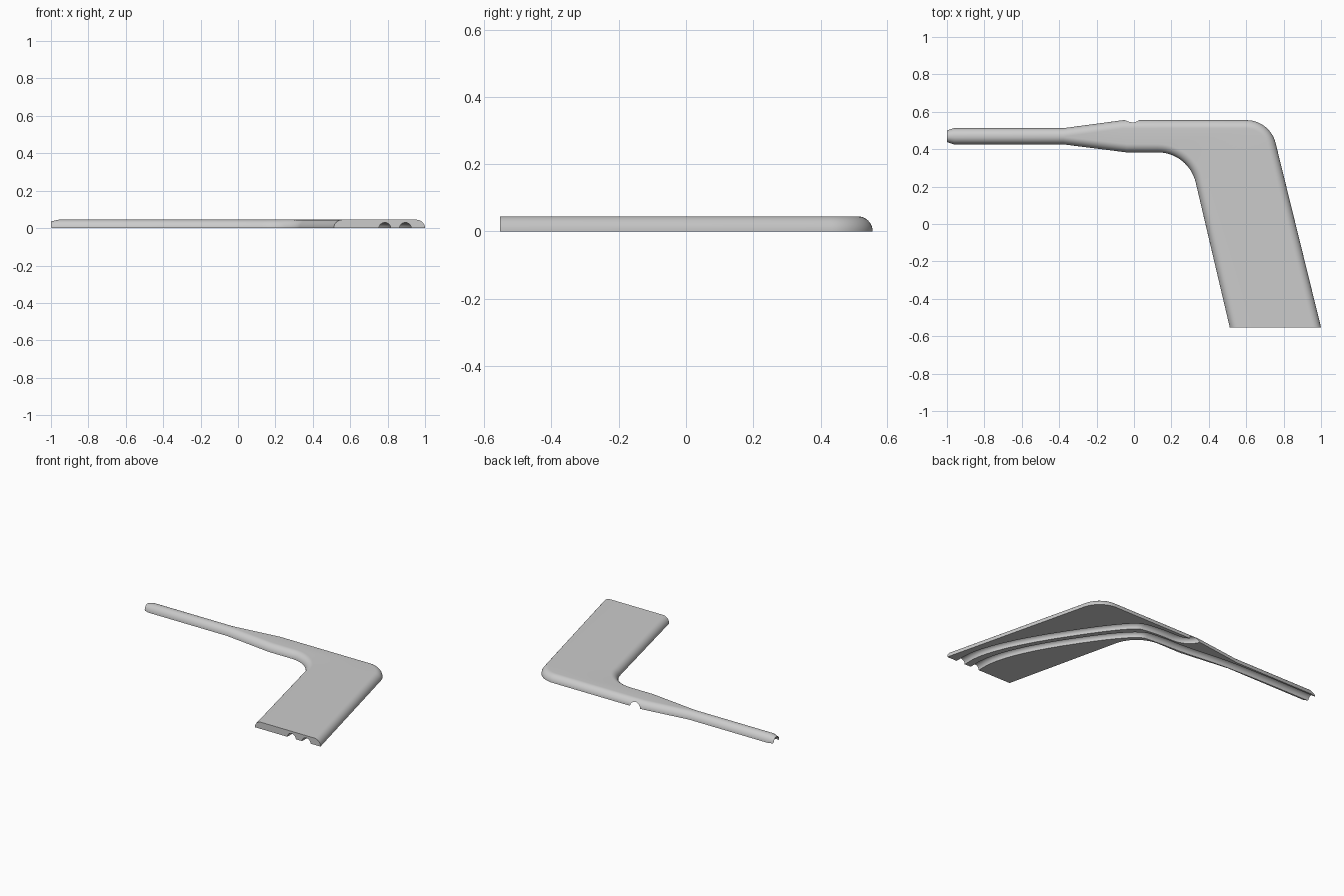
import bpy, bmesh, math
from mathutils import Vector

if "Cube" in bpy.data.objects:
    bpy.data.objects.remove(bpy.data.objects["Cube"])

HEIGHT = 0.045
STEPS = 10

grey = bpy.data.materials.new("light_grey")
grey.use_nodes = True
grey.diffuse_color = (0.6, 0.6, 0.6, 1)
grey.node_tree.nodes["Principled BSDF"].inputs["Base Color"].default_value = (0.6, 0.6, 0.6, 1)


def fillet(a, corner, b, t, n=14):
    """Arc that rounds a corner, t is the tangent length."""
    a, c, b = Vector(a), Vector(corner), Vector(b)
    u, v = (a - c).normalized(), (b - c).normalized()
    half = u.angle(v) / 2
    centre = c + (u + v).normalized() * t / math.cos(half)
    radius = t * math.tan(half)
    p, q = (c + u * t - centre).normalized(), (c + v * t - centre).normalized()
    return [centre + p.slerp(q, i / n).normalized() * radius for i in range(n + 1)]


def chain(points, corner, end, t):
    """Straight run, rounded corner, straight end."""
    return [Vector(p) for p in points] + fillet(points[-1], corner, end, t) + [Vector(end)]


def inward(pts, side):
    """Mitred offset directions, pointing into the plate."""
    normals = []
    for a, b in zip(pts, pts[1:]):
        d = (b - a).normalized()
        normals.append(Vector((-d.y, d.x)) * side)
    result = [Vector((0, side))]
    for m, n in zip(normals, normals[1:]):
        s = (m + n).normalized()
        result.append(s / s.dot(m))
    return result + [Vector((side * 1.03, 0))]


def soften(pts, rounds=3):
    """Corner cutting to turn a few points into a smooth path."""
    for _ in range(rounds):
        out = [pts[0]]
        for a, b in zip(pts, pts[1:]):
            out += [a.lerp(b, 0.25), a.lerp(b, 0.75)]
        pts = out + [pts[-1]]
    return pts


def loft(name, rings):
    """Closed solid through a row of equal rings of points."""
    bm = bmesh.new()
    rows = [[bm.verts.new(v) for v in ring] for ring in rings]
    for a, b in zip(rows, rows[1:]):
        for k in range(len(a)):
            j = (k + 1) % len(a)
            bm.faces.new((a[k], a[j], b[j], b[k]))
    bm.faces.new(rows[0])
    bm.faces.new(rows[-1])
    bmesh.ops.recalc_face_normals(bm, faces=bm.faces)
    mesh = bpy.data.meshes.new(name)
    bm.to_mesh(mesh)
    bm.free()
    mesh.materials.append(grey)
    obj = bpy.data.objects.new(name, mesh)
    bpy.context.collection.objects.link(obj)
    return obj


# Plan outline: outer and inner edge, from the arm tip to the leg end
outer = chain([(-1, .5), (-.965, .512), (-.38, .512), (-.06, .555)],
              (.727, .555), (1, -.553), .125)
inner = chain([(-1, .438), (-.965, .426), (-.38, .426), (-.04, .383)],
              (.292, .383), (.512, -.553), .165)

# Plate: cross-section with rounded upper edges along the outline
rings = []
for i, (p, q, m, n) in enumerate(zip(inner, outer, inward(inner, 1), inward(outer, -1))):
    r = min(HEIGHT, (q - p).length * 0.48)
    top = HEIGHT * (0.8 if i == 0 else 1)
    angles = [math.pi / 2 * k / STEPS for k in range(STEPS + 1)]
    arc = [(r * (1 - math.cos(a)), top * math.sin(a)) for a in angles]
    ring = [(p + m * d).to_3d() + Vector((0, 0, z)) for d, z in arc]
    ring += [(q + n * d).to_3d() + Vector((0, 0, z)) for d, z in reversed(arc)]
    rings.append(ring)
plate = loft("bent_plate", rings)
bpy.context.view_layer.objects.active = plate
plate.select_set(True)


def cut_groove(name, path, radius, sides=20):
    """Round channel along the underside."""
    pts = soften([Vector(p) for p in path])
    tube = []
    for i, p in enumerate(pts):
        d = (pts[min(i + 1, len(pts) - 1)] - pts[max(i - 1, 0)]).normalized()
        across = Vector((-d.y, d.x, 0)) * radius
        turns = [2 * math.pi * (k + 0.5) / sides for k in range(sides)]
        tube.append([p.to_3d() + across * math.cos(a)
                     + Vector((0, 0, radius * math.sin(a) - 0.002)) for a in turns])
    cutter = loft(name, tube)
    cutter.hide_render = True
    mod = plate.modifiers.new(name, "BOOLEAN")
    mod.operation = "DIFFERENCE"
    mod.solver = "EXACT"
    mod.object = cutter
    bpy.ops.object.modifier_apply(modifier=name)
    bpy.data.objects.remove(cutter)


# Long channel to the arm tip, and short one leaving through the back edge
cut_groove("long_groove", [(.785, -.7), (.785, -.3), (.33, .40), (.15, .425),
                           (-.05, .428), (-.38, .469), (-1.1, .469)], .032)
cut_groove("short_groove", [(.895, -.7), (.895, -.3), (.41, .46), (.25, .50),
                            (-.03, .50), (-.03, .76)], .032)

bpy.ops.object.shade_smooth_by_angle(angle=math.radians(35))
